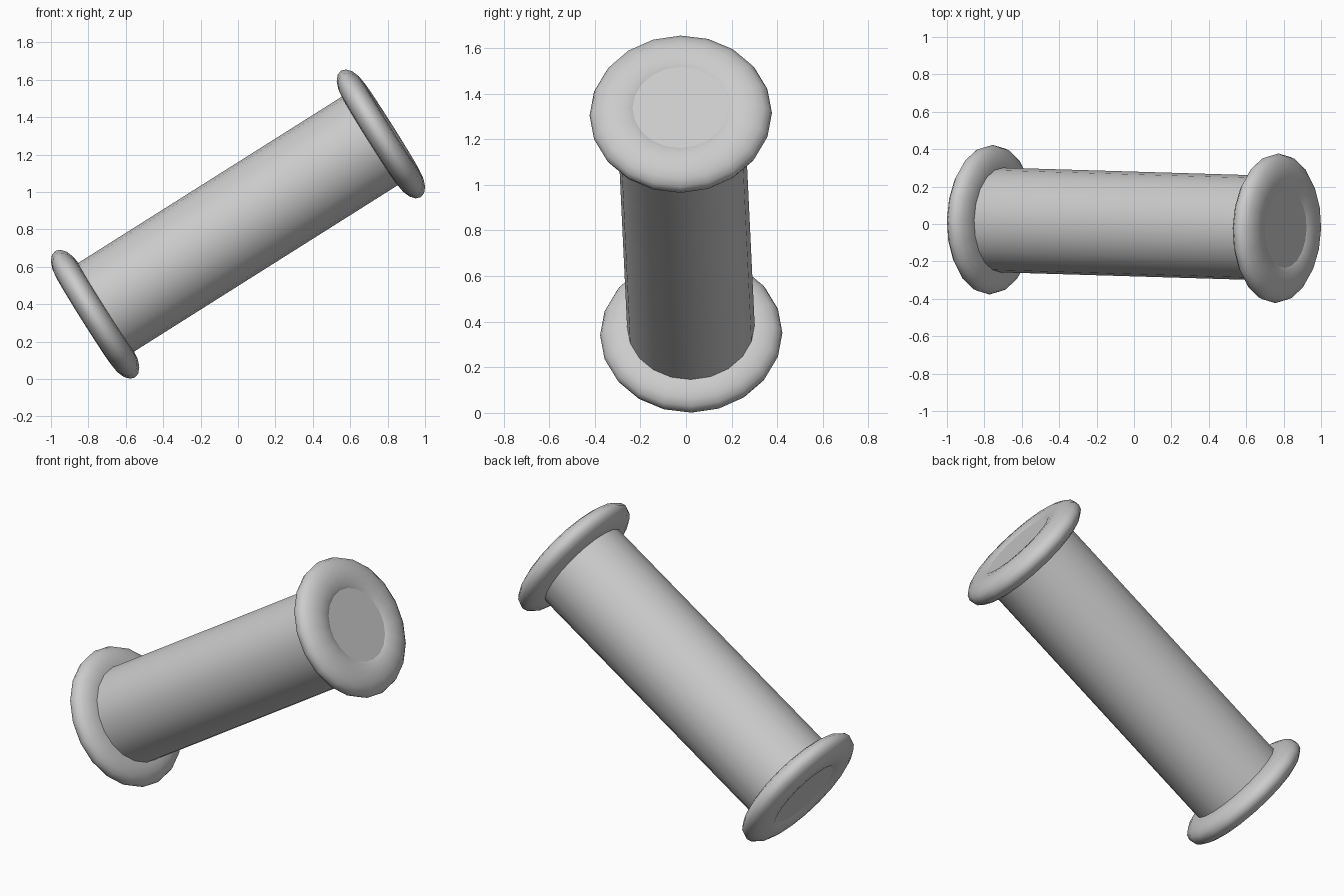
import bpy, math
from mathutils import Matrix, Vector

cube = bpy.data.objects.get("Cube")
if cube:
    bpy.data.objects.remove(cube, do_unlink=True)

grey = bpy.data.materials.new("plain grey")
grey.use_nodes = True
colour = (0.6, 0.6, 0.6, 1)
grey.diffuse_color = colour
grey.node_tree.nodes["Principled BSDF"].inputs["Base Color"].default_value = colour

# Tilted frame of the spool: local z runs along its length
SIDES = 20
low, high = Vector((-0.764, 0.023, 0.346)), Vector((0.764, -0.023, 1.31))
axis = (high - low).normalized()
across = Vector((0, 1, 0))
across = (across - axis * across.dot(axis)).normalized()
turn = Matrix((across, axis.cross(across), axis)).transposed().to_4x4()


def place(name, centre, squash=1.0):
    """Name the new part, stand it in the tilted frame and shade it."""
    part = bpy.context.object
    part.name = name
    part.data.transform(Matrix.Diagonal((1, 1, squash, 1)))
    part.matrix_world = Matrix.Translation(centre) @ turn
    part.data.materials.append(grey)
    bpy.ops.object.shade_smooth_by_angle(angle=math.radians(40))


# Barrel, whose caps close the middle of each rim
bpy.ops.mesh.primitive_cylinder_add(vertices=SIDES, radius=0.28,
                                    depth=(high - low).length + 0.11)
place("barrel", (low + high) / 2)

# Rounded, flattened rim at each end
for name, centre in (("lower_rim", low), ("upper_rim", high)):
    bpy.ops.mesh.primitive_torus_add(major_segments=SIDES, minor_segments=16,
                                     major_radius=0.28, minor_radius=0.12)
    place(name, centre, squash=0.58)
